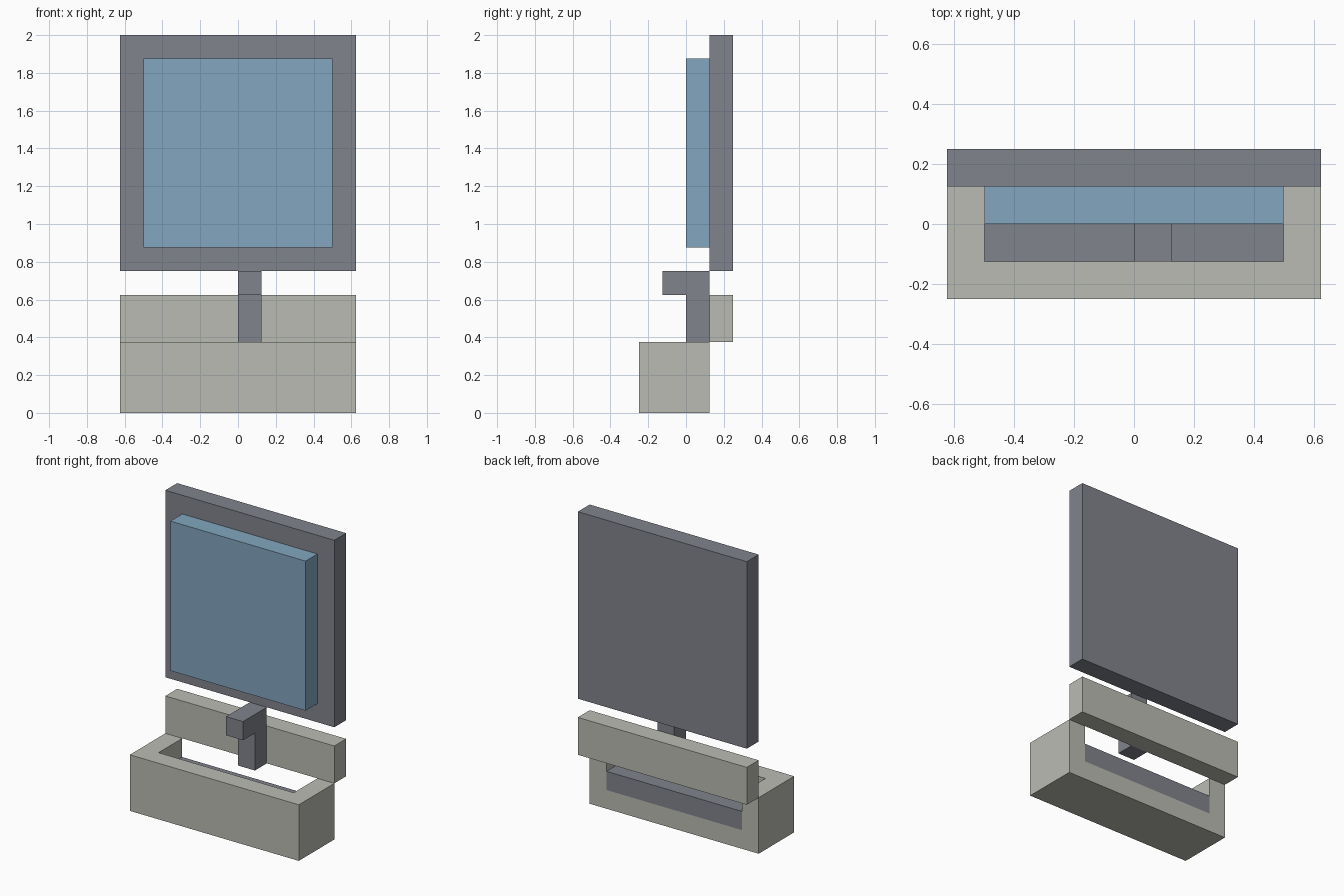
import bpy
import bmesh
from mathutils import Vector

if "Cube" in bpy.data.objects:
    bpy.data.objects.remove(bpy.data.objects["Cube"], do_unlink=True)


def material(name, color):
    mat = bpy.data.materials.new(name)
    mat.use_nodes = True
    rgba = (*color, 1.0)
    mat.diffuse_color = rgba
    mat.node_tree.nodes["Principled BSDF"].inputs["Base Color"].default_value = rgba
    return mat


CREAM = material("stone cream", (0.50, 0.50, 0.455))
GREY = material("slate grey", (0.22, 0.23, 0.265))
BLUE = material("mirror blue", (0.225, 0.38, 0.52))


def make_object(name, bm, mat):
    bmesh.ops.recalc_face_normals(bm, faces=bm.faces)
    mesh = bpy.data.meshes.new(name)
    bm.to_mesh(mesh)
    bm.free()
    mesh.materials.append(mat)
    obj = bpy.data.objects.new(name, mesh)
    bpy.context.scene.collection.objects.link(obj)
    return obj


def box(name, low, high, mat):
    """Box between two opposite corners."""
    low, high = Vector(low), Vector(high)
    bm = bmesh.new()
    bmesh.ops.create_cube(bm, size=1.0)
    bmesh.ops.scale(bm, vec=high - low, verts=bm.verts)
    bmesh.ops.translate(bm, vec=(low + high) / 2, verts=bm.verts)
    return make_object(name, bm, mat)


def extrusion(name, points, direction, mat):
    """Flat outline extruded along a direction."""
    bm = bmesh.new()
    face = bm.faces.new([bm.verts.new(p) for p in points])
    result = bmesh.ops.extrude_face_region(bm, geom=[face], use_keep_orig=True)
    moved = [v for v in result["geom"] if isinstance(v, bmesh.types.BMVert)]
    bmesh.ops.translate(bm, vec=direction, verts=moved)
    return make_object(name, bm, mat)


# Basin: block hollowed from above and open at the back
basin = box("basin", (-0.625, -0.25, 0), (0.625, 0.125, 0.375), CREAM)
cutter = box("basin_cutter", (-0.5, -0.125, 0.125), (0.5, 0.3, 0.6), CREAM)
cutter.hide_render = True
cut = basin.modifiers.new("hollow", 'BOOLEAN')
cut.operation = 'DIFFERENCE'
cut.solver = 'EXACT'
cut.object = cutter
bpy.context.view_layer.objects.active = basin
bpy.ops.object.modifier_apply(modifier=cut.name)
bpy.data.objects.remove(cutter, do_unlink=True)

# Grey floor lining inside the basin
box("basin_floor", (-0.5, -0.125, 0.125), (0.5, 0.125, 0.25), GREY)

# Splashback behind the basin
box("splashback", (-0.625, 0.125, 0.375), (0.625, 0.25, 0.625), CREAM)

# Tap: upright and spout as one bent profile
tap_outline = [(0.125, 0.375), (0.125, 0.75), (-0.125, 0.75),
               (-0.125, 0.625), (0, 0.625), (0, 0.375)]
extrusion("tap", [(0, y, z) for y, z in tap_outline], (0.125, 0, 0), GREY)

# Mirror: backing board and raised glass
box("mirror_frame", (-0.625, 0.125, 0.75), (0.625, 0.25, 2.0), GREY)
box("mirror_glass", (-0.5, 0, 0.875), (0.5, 0.125, 1.875), BLUE)
